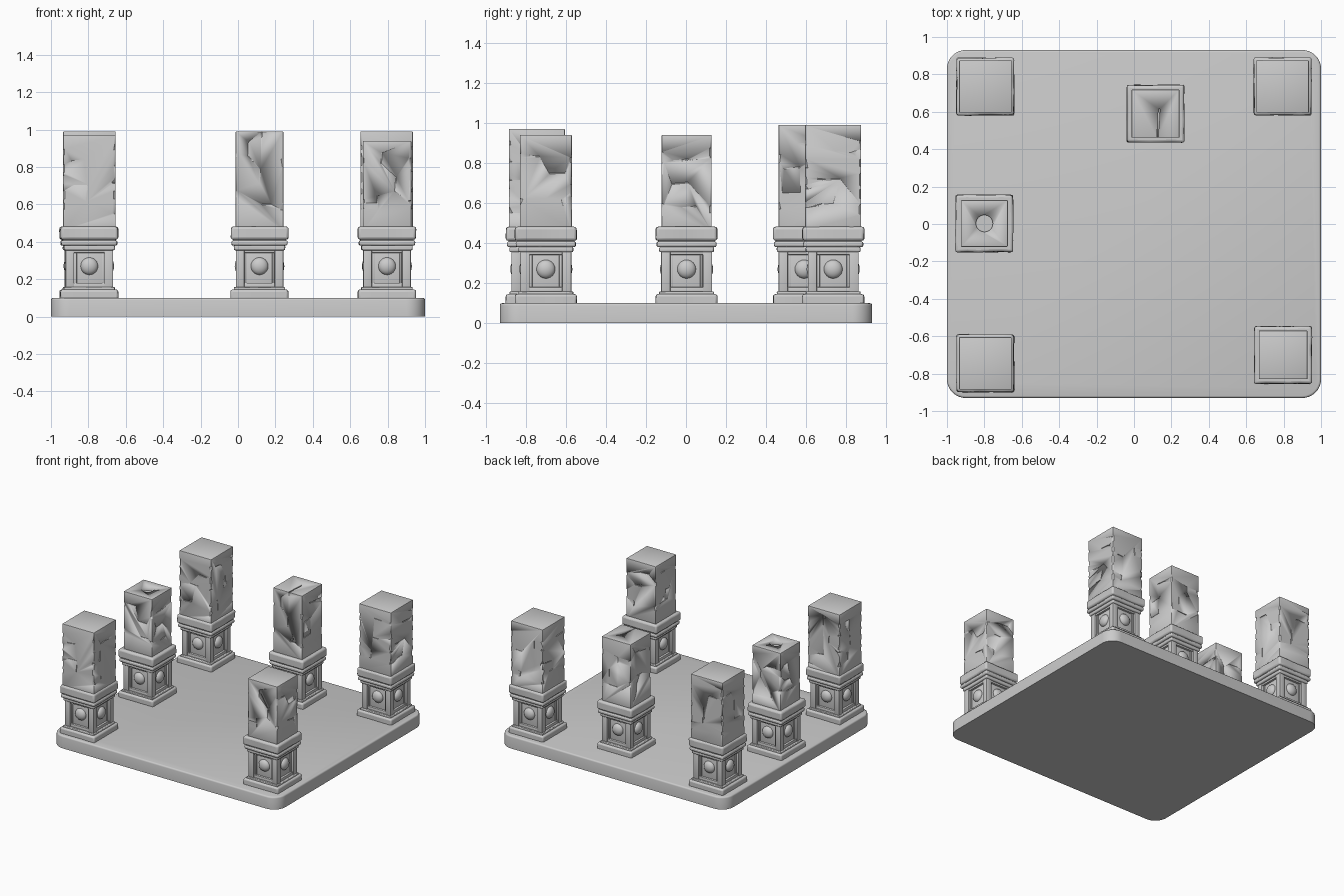
import bpy, bmesh, math, random
from mathutils import Matrix, Vector

if "Cube" in bpy.data.objects:
    bpy.data.objects.remove(bpy.data.objects["Cube"])

random.seed(4)


def finish(bm, name, angle=35):
    bmesh.ops.recalc_face_normals(bm, faces=bm.faces)
    me = bpy.data.meshes.new(name)
    bm.to_mesh(me)
    bm.free()
    ob = bpy.data.objects.new(name, me)
    bpy.context.collection.objects.link(ob)
    bpy.ops.object.select_all(action='DESELECT')
    bpy.context.view_layer.objects.active = ob
    ob.select_set(True)
    bpy.ops.object.shade_smooth_by_angle(angle=math.radians(angle))
    return ob


def apply_mods(ob):
    bpy.context.view_layer.objects.active = ob
    for m in list(ob.modifiers):
        bpy.ops.object.modifier_apply(modifier=m.name)


def add_box(bm, center, size, rot=None):
    mat = Matrix.Translation(center)
    if rot:
        mat = mat @ rot
    mat = mat @ Matrix.Diagonal((*size, 1))
    return bmesh.ops.create_cube(bm, size=1, matrix=mat)['verts']


def stone_slab(name, x, y, half, z0, z1, bevel, wear=0.003):
    """Square slab with slightly uneven, rounded edges."""
    bm = bmesh.new()
    add_box(bm, (x, y, (z0 + z1) / 2), (2 * half, 2 * half, z1 - z0))
    level = [e for e in bm.edges if abs(e.verts[0].co.z - e.verts[1].co.z) < 1e-5]
    bmesh.ops.subdivide_edges(bm, edges=level, cuts=4, use_grid_fill=True)
    for v in bm.verts:
        dx, dy = v.co.x - x, v.co.y - y
        if max(abs(dx), abs(dy)) > half - 1e-4:
            s = 1 - random.uniform(0, wear) / half
            v.co.x, v.co.y = x + dx * s, y + dy * s
    ob = finish(bm, name)
    b = ob.modifiers.new('edges', 'BEVEL')
    b.width, b.segments, b.limit_method = bevel, 3, 'ANGLE'
    b.angle_limit = math.radians(40)
    apply_mods(ob)
    return ob


def carve(ob, bm, name):
    """Subtract the cutter mesh, then discard it."""
    cut = finish(bm, name)
    cut.hide_render = True
    m = ob.modifiers.new('carve', 'BOOLEAN')
    m.operation, m.object, m.solver, m.use_self = 'DIFFERENCE', cut, 'EXACT', True
    apply_mods(ob)
    bpy.data.objects.remove(cut, do_unlink=True)


def shaft(name, x, y, half, top, chips, mark):
    bm = bmesh.new()
    vs = add_box(bm, (x, y, (top + 0.46) / 2), (2 * half, 2 * half, top - 0.46))
    bmesh.ops.bevel(bm, geom=bm.edges[:], offset=0.004, segments=2, profile=0.5, affect='EDGES')
    ob = finish(bm, name)
    cut = bmesh.new()
    # chipped corners, spaced up each vertical edge
    for sx in (-1, 1):
        for sy in (-1, 1):
            for k in range(chips):
                z = 0.53 + (top - 0.58) * (k + random.uniform(0.2, 0.8)) / chips
                rot = (Matrix.Rotation(math.pi / 4 + random.uniform(-.2, .2), 4, 'Z')
                       @ Matrix.Rotation(random.uniform(-.4, .4), 4, 'X'))
                d = half + 0.0055
                add_box(cut, (x + sx * d, y + sy * d, z),
                        (0.028, 0.028, random.uniform(0.02, 0.06)), rot)
    # fine cracks on each face
    for i in range(4):
        turn = Matrix.Rotation(i * math.pi / 2, 4, 'Z')
        for k in range(3):
            z = 0.56 + (top - 0.6) * (k + random.uniform(0.1, 0.7)) / 3
            p = turn @ Vector((random.uniform(-.5, .5) * half, -half, 0))
            tilt = random.uniform(-.12, .12) + (math.pi / 2 if random.random() < .3 else 0)
            add_box(cut, (x + p.x, y + p.y, z), (random.uniform(.04, .09), 0.012, 0.005),
                    turn @ Matrix.Rotation(tilt, 4, 'Y'))
    if mark == 'slot':
        add_box(cut, (x + 0.015, y - 0.055, top), (0.008, 0.16, 0.06),
                Matrix.Rotation(-0.06, 4, 'Z'))
    if mark == 'hole':
        bmesh.ops.create_cone(cut, cap_ends=True, segments=32, radius1=0.045, radius2=0.045,
                              depth=0.06, matrix=Matrix.Translation((x, y, top)))
    carve(ob, cut, name + '_cutter')


def pedestal_body(name, x, y):
    """Core with corner posts, rails and a framed panel on each side."""
    bm = bmesh.new()
    add_box(bm, (x, y, 0.255), (0.21, 0.21, 0.25))
    for sx in (-1, 1):
        for sy in (-1, 1):
            add_box(bm, (x + sx * 0.104, y + sy * 0.104, 0.255), (0.046, 0.046, 0.25))
    for z, h in ((0.165, 0.03), (0.352, 0.022)):
        add_box(bm, (x, y, z), (0.242, 0.242, h))
    for i in range(4):
        turn = Matrix.Rotation(i * math.pi / 2, 4, 'Z')
        for s in (-1, 1):
            p = turn @ Vector((s * 0.073, -0.105, 0))
            add_box(bm, (x + p.x, y + p.y, 0.26), (0.012, 0.018, 0.18), turn)
    bmesh.ops.bevel(bm, geom=bm.edges[:], offset=0.004, segments=2, profile=0.5, affect='EDGES')
    finish(bm, name)


def studs(name, x, y):
    """Domed boss in the middle of each panel."""
    bm = bmesh.new()
    for i in range(4):
        turn = Matrix.Rotation(i * math.pi / 2, 4, 'Z')
        mat = (Matrix.Translation((x, y, 0.27)) @ turn @ Matrix.Translation((0, -0.102, 0))
               @ Matrix.Diagonal((1, 0.65, 1, 1)) @ Matrix.Rotation(math.pi / 2, 4, 'X'))
        bmesh.ops.create_uvsphere(bm, u_segments=24, v_segments=12, radius=0.047, matrix=mat)
    finish(bm, name, 60)


# floor slab with rounded corners
bm = bmesh.new()
add_box(bm, (0, 0, 0.05), (2, 1.86, 0.1))
upright = [e for e in bm.edges if abs(e.verts[0].co.z - e.verts[1].co.z) > 0.05]
bmesh.ops.bevel(bm, geom=upright, offset=0.1, segments=10, profile=0.5, affect='EDGES')
rim = [e for e in bm.edges if min(v.co.z for v in e.verts) > 0.09]
bmesh.ops.bevel(bm, geom=rim, offset=0.012, segments=3, profile=0.5, affect='EDGES')
finish(bm, 'floor_slab')

# pillars: name, x, y, shaft half width, top height, chips per edge, top mark
PILLARS = [
    ('back_left', -0.795, 0.735, 0.14, 0.99, 5, None),
    ('back_right', 0.795, 0.735, 0.14, 0.99, 5, None),
    ('back_middle', 0.115, 0.59, 0.128, 0.99, 2, 'slot'),
    ('left_middle', -0.8, 0.003, 0.125, 0.94, 2, 'hole'),
    ('front_left', -0.795, -0.745, 0.14, 0.97, 5, None),
    ('front_right', 0.797, -0.70, 0.13, 0.94, 2, None),
]
for name, x, y, half, top, chips, mark in PILLARS:
    stone_slab(name + '_plinth', x, y, 0.156, 0.09, 0.145, 0.012)
    stone_slab(name + '_plinth_step', x, y, 0.138, 0.14, 0.158, 0.005)
    pedestal_body(name + '_pedestal', x, y)
    studs(name + '_studs', x, y)
    stone_slab(name + '_lower_moulding', x, y, 0.138, 0.355, 0.382, 0.008)
    stone_slab(name + '_upper_moulding', x, y, 0.151, 0.38, 0.408, 0.01)
    stone_slab(name + '_neck', x, y, 0.143, 0.40, 0.42, 0.003)
    stone_slab(name + '_cap', x, y, 0.157, 0.412, 0.482, 0.014, 0.007)
    shaft(name + '_shaft', x, y, half, top, chips, mark)
